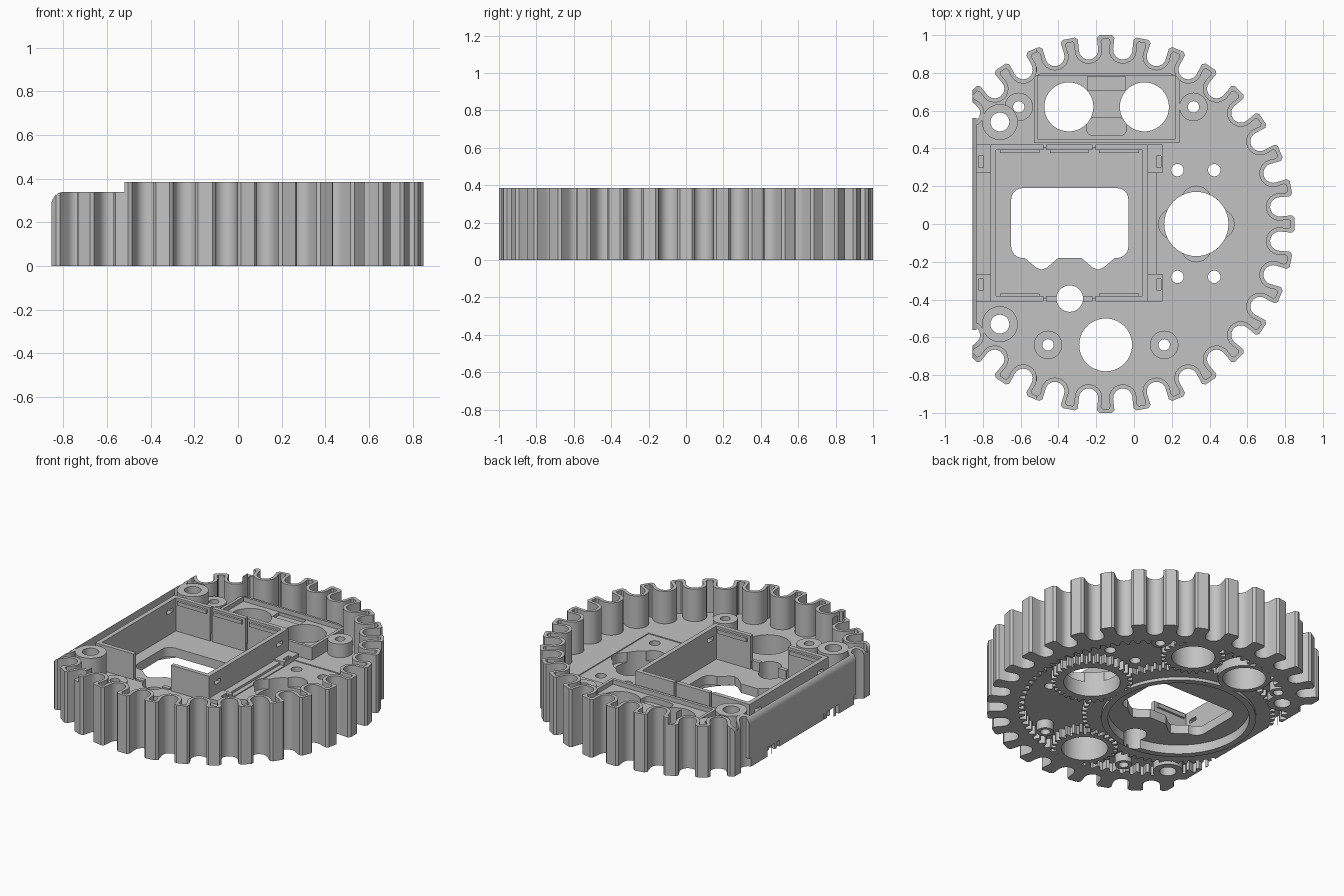
import bpy, bmesh
from math import sin, cos, pi, radians
from mathutils import Matrix

if "Cube" in bpy.data.objects:
    bpy.data.objects.remove(bpy.data.objects["Cube"])

grey = bpy.data.materials.new("plain grey")
grey.use_nodes = True
grey.diffuse_color = (0.54, 0.54, 0.54, 1)
grey.node_tree.nodes["Principled BSDF"].inputs["Base Color"].default_value = grey.diffuse_color

CX = -0.15          # wheel centre
FLOOR, BED, TOP, LOW = 0.17, 0.12, 0.385, 0.34
BASE = BED - 0.01   # raised parts are rooted inside the floor
TEETH = 32


def prism(name, pts, z0, z1):
    """Solid extruded upwards from an outline."""
    bm = bmesh.new()
    face = bm.faces.new([bm.verts.new((x, y, z0)) for x, y in pts])
    up = bmesh.ops.extrude_face_region(bm, geom=[face])["geom"]
    bmesh.ops.translate(bm, vec=(0, 0, z1 - z0),
                        verts=[v for v in up if isinstance(v, bmesh.types.BMVert)])
    bmesh.ops.recalc_face_normals(bm, faces=bm.faces)
    mesh = bpy.data.meshes.new(name)
    bm.to_mesh(mesh)
    bm.free()
    mesh.materials.append(grey)
    ob = bpy.data.objects.new(name, mesh)
    bpy.context.collection.objects.link(ob)
    return ob


def rect(x0, x1, y0, y1):
    return [(x0, y0), (x1, y0), (x1, y1), (x0, y1)]


def circle(x, y, r, n=40):
    return [(x + r * cos(2 * pi * i / n), y + r * sin(2 * pi * i / n)) for i in range(n)]


def rounded(x0, x1, y0, y1, r):
    pts = []
    for i, (x, y) in enumerate(rect(x0 + r, x1 - r, y0 + r, y1 - r)):
        for j in range(7):
            a = pi + i * pi / 2 + j * pi / 12
            pts.append((x + r * cos(a), y + r * sin(a)))
    return pts


def gear(x, y, r, n, depth):
    pts = []
    for i in range(n):
        for f, d in ((0, 0), (0.3, 0), (0.5, depth), (0.8, depth)):
            a = 2 * pi * (i + f) / n
            pts.append((x + (r - d) * cos(a), y + (r - d) * sin(a)))
    return pts


def track_outline(tip, half, bite):
    """Sprocket outline: squared teeth with round gaps between them."""
    pts = []
    for k in range(TEETH):
        a = 2 * pi * k / TEETH
        g = a + pi / TEETH
        local = [(a, tip - 0.014, -half), (a, tip, -half * 0.7),
                 (a, tip, half * 0.7), (a, tip - 0.014, half)]
        for j in range(11):
            p = -pi / 2 + pi * j / 10
            local.append((g, 0.926 - bite * cos(p), bite * sin(p)))
        pts += [(CX + u * cos(b) - v * sin(b), u * sin(b) + v * cos(b)) for b, u, v in local]
    return pts


def carve(ob, pts, z0=-0.1, z1=0.6, op="DIFFERENCE", turn=False):
    cut = prism("cutter", pts, z0, z1)
    cut.hide_render = True
    if turn:
        cut.data.transform(Matrix.Rotation(radians(90), 4, "X"))
    mod = ob.modifiers.new("cut", "BOOLEAN")
    mod.operation, mod.solver, mod.object = op, "EXACT", cut
    bpy.context.view_layer.objects.active = ob
    bpy.ops.object.modifier_apply(modifier=mod.name)
    bpy.data.objects.remove(cut)


# Side trim profile: flat side, rounded shoulder and lower step
trim = [(-1.3, -0.1), (-0.855, -0.1)]
trim += [(-0.795 - 0.06 * cos(i * pi / 16), 0.28 + 0.06 * sin(i * pi / 16)) for i in range(9)]
trim += [(-0.52, LOW), (-0.52, 0.6), (-1.3, 0.6)]

# Wheel body: hollow toothed rim and floor
body = prism("toothed_body", track_outline(1.0, 0.046, 0.051), 0, TOP)
carve(body, track_outline(0.979, 0.024, 0.073), FLOOR)
carve(body, trim, -2, 2, turn=True)

# Underside ring gear pocket
carve(body, gear(CX, 0, 0.81, 80, 0.035), -0.1, 0.06)

# Box bed, motor recess, scallops and floor openings
carve(body, rect(-0.745, 0.06, -0.395, 0.405), BED)
carve(body, rect(0.15, 0.53, -0.365, 0.375), FLOOR - 0.006)
for x, y in ((0.45, 0), (0.21, 0), (0.33, 0.12), (0.33, -0.12)):
    carve(body, circle(x, y, 0.08, 24), 0.1)
carve(body, rounded(-0.65, -0.03, -0.18, 0.19, 0.06))
for x in (-0.49, -0.19):
    carve(body, [(x - 0.1, -0.17), (x - 0.03, -0.23), (x, -0.242), (x + 0.03, -0.23), (x + 0.1, -0.17)])

big_holes = [(-0.345, 0.62, 0.13), (0.055, 0.62, 0.13), (0.33, 0, 0.17), (-0.15, -0.64, 0.14)]
bosses = [(-0.61, 0.62), (0.315, 0.62), (-0.455, -0.64), (0.16, -0.64)]
posts = [(-0.71, 0.54), (-0.71, -0.53)]
holes = big_holes + [(x, y, 0.03) for x, y in bosses] + [(x, y, 0.05) for x, y in posts]
holes += [(x, y, 0.033) for x in (0.23, 0.425) for y in (-0.28, 0.285)] + [(-0.34, -0.395, 0.07)]
for x, y, r in holes:
    carve(body, circle(x, y, r))

# Underside planet gears around the large holes
for (x, y, r), (outer, n) in zip(big_holes, ((0.16, 0), (0.195, 26), (0.245, 32), (0.2, 26))):
    planet = prism("planet_gear", gear(x, y, outer, n, 0.028) if n else circle(x, y, outer), 0, 0.061)
    carve(planet, circle(x, y, r))

# Underside sun gear with round pocket
sun = prism("sun_gear", gear(-0.35, 0, 0.58, 72, 0.03), 0.02, 0.061)
carve(sun, circle(-0.35, 0, 0.46, 72))
carve(sun, rect(-1.3, -0.855, -1, 1))
for x, y, r in holes:
    carve(sun, circle(x, y, r))
collar = prism("sun_collar", circle(-0.35, 0, 0.465, 72), 0.0, 0.061)
carve(collar, circle(-0.35, 0, 0.425, 72))
carve(collar, circle(0.33, 0, 0.17))
carve(collar, circle(-0.34, -0.395, 0.07))

# Screw posts and bosses, also stubs below
for name, spots, outer, inner, top, foot in (("screw_post", posts, 0.095, 0.05, LOW, 0.09),
                                             ("screw_boss", bosses, 0.075, 0.03, 0.26, 0.052)):
    for x, y in spots:
        tube = prism(name, circle(x, y, outer), BASE, top)
        carve(tube, circle(x, y, inner))
        stub = prism(name + "_stub", circle(x, y, foot), 0, 0.061)
        carve(stub, circle(x, y, inner))

# Thin flat side wall with rounded shoulder
side = prism("flat_side_wall", rect(-0.855, -0.833, -0.56, 0.56), 0.06, LOW)
carve(side, trim, -2, 2, turn=True)

# Centre box: end walls with latch windows and low slotted pads
for name, x0, x1, p0, p1, s in (("box_left_wall", -0.76, -0.73, -0.834, -0.759, -0.81),
                                ("box_right_wall", 0.045, 0.075, 0.074, 0.15, 0.13)):
    wall = prism(name, rect(x0, x1, -0.41, 0.42), BASE, LOW)
    for y0, y1, mid in ((-0.41, -0.265, -0.32), (0.27, 0.42, 0.33)):
        carve(wall, rect(x0 - 0.02, x1 + 0.02, mid - 0.03, mid + 0.03), 0.26, 0.285)
        pad = prism(name + "_pad", rect(p0, p1, y0, y1), BASE, FLOOR + 0.025)
        carve(pad, rect(s - 0.012, s + 0.012, mid - 0.03, mid + 0.03), BED)
        for x, y in posts:
            carve(pad, circle(x, y, 0.05))
prism("box_right_rib", rect(0.074, 0.12, -0.27, 0.275), BASE, FLOOR + 0.015)

# Centre box: long walls split into three panels with snap lips
for x0, x1 in ((-0.73, -0.48), (-0.465, -0.22), (-0.205, 0.046)):
    middle = x0 == -0.465
    prism("box_back_panel", rect(x0, x1, 0.392, 0.42), BASE, LOW)
    prism("box_back_lip", rect(x0 + 0.02, x1 - 0.02, 0.377, 0.393), 0.30, 0.325)
    panel = prism("box_front_panel", rect(x0, x1, -0.41, -0.382), BASE, FLOOR + 0.01 if middle else LOW)
    if middle:
        carve(panel, circle(-0.34, -0.395, 0.07))
    else:
        prism("box_front_lip", rect(x0 + 0.02, x1 - 0.02, -0.383, -0.367), 0.30, 0.325)

# Rear sensor tray with recessed bed and two openings
tray = prism("rear_tray", rect(-0.53, 0.24, 0.43, 0.80), BASE, 0.255)
carve(tray, circle(CX, 0, 0.868, 96), op="INTERSECT")
carve(tray, rect(-0.51, 0.22, 0.45, 0.785), 0.225)
carve(tray, rounded(-0.25, -0.04, 0.47, 0.56, 0.03), 0.19)
carve(tray, rect(-0.245, -0.045, 0.71, 0.78), 0.205)
for x, y, r in big_holes[:2]:
    carve(tray, circle(x, y, r))
for x, y in bosses[:2]:
    carve(tray, circle(x, y, 0.03))

# Smooth curved walls, keep edges crisp
bpy.ops.object.select_all(action="DESELECT")
for ob in bpy.context.collection.objects:
    if ob.type == "MESH":
        ob.select_set(True)
        bpy.context.view_layer.objects.active = ob
bpy.ops.object.shade_smooth_by_angle(angle=radians(30))
